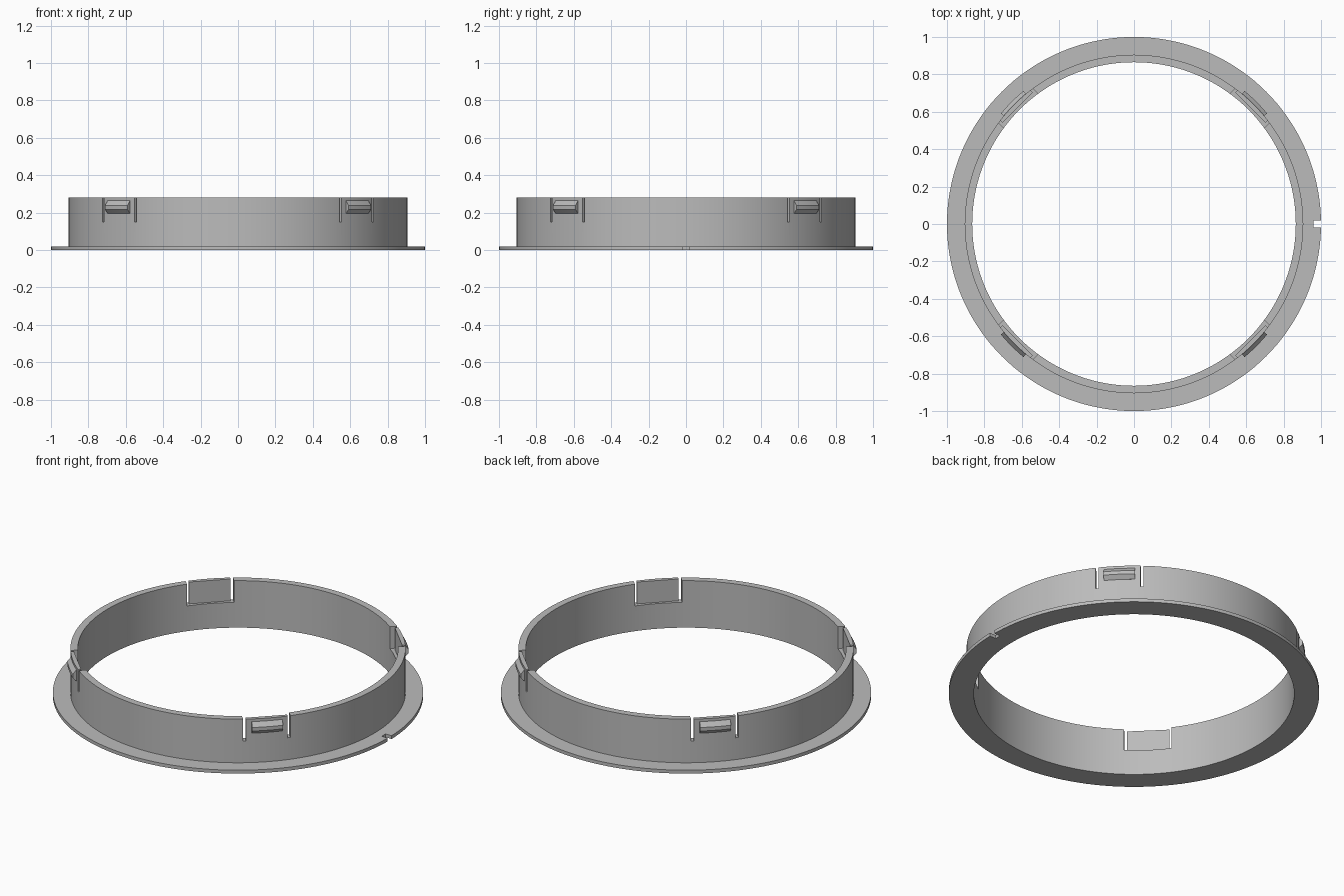
import bpy
import bmesh
from math import radians, pi, cos, sin
from mathutils import Matrix, Vector

cube = bpy.data.objects.get("Cube")
if cube:
    bpy.data.objects.remove(cube, do_unlink=True)

grey = bpy.data.materials.new("grey plastic")
grey.use_nodes = True
colour = (0.5, 0.5, 0.5, 1)
grey.diffuse_color = colour
grey.node_tree.nodes["Principled BSDF"].inputs["Base Color"].default_value = colour

INNER, WALL, FLANGE = 0.865, 0.905, 1.0
HEIGHT, FLANGE_TOP, SLOT_BOTTOM = 0.28, 0.02, 0.15
TAB_ANGLES = [radians(45 + 90 * i) for i in range(4)]


def make_object(name, bm):
    bmesh.ops.recalc_face_normals(bm, faces=bm.faces)
    mesh = bpy.data.meshes.new(name)
    bm.to_mesh(mesh)
    bm.free()
    mesh.materials.append(grey)
    obj = bpy.data.objects.new(name, mesh)
    bpy.context.collection.objects.link(obj)
    return obj


def sweep(name, profile, start, end, steps, closed=False):
    """Sweep a closed (radius, height) profile around the z axis."""
    bm = bmesh.new()
    rings = []
    for i in range(steps if closed else steps + 1):
        a = start + (end - start) * i / steps
        rings.append([bm.verts.new((r * cos(a), r * sin(a), z)) for r, z in profile])
    n = len(profile)
    for i in range(steps):
        p, q = rings[i], rings[(i + 1) % len(rings)]
        for j in range(n):
            k = (j + 1) % n
            bm.faces.new((p[j], q[j], q[k], p[k]))
    if not closed:
        bm.faces.new(rings[0])
        bm.faces.new(rings[-1])
    return make_object(name, bm)


def cut_box(target, low, high, angle=0):
    """Cut a box, given by two corners and turned around z, from the target."""
    low, high = Vector(low), Vector(high)
    bm = bmesh.new()
    bmesh.ops.create_cube(bm, size=1, matrix=Matrix.Rotation(angle, 4, "Z")
                          @ Matrix.Translation((low + high) / 2)
                          @ Matrix.Diagonal((*(high - low), 1)))
    cutter = make_object("cutter", bm)
    cutter.hide_render = True
    mod = target.modifiers.new("cut", "BOOLEAN")
    mod.operation = "DIFFERENCE"
    mod.solver = "EXACT"
    mod.object = cutter
    bpy.context.view_layer.objects.active = target
    bpy.ops.object.modifier_apply(modifier=mod.name)
    bpy.data.objects.remove(cutter, do_unlink=True)


# Flanged collar
ring = sweep("flanged_ring", [(INNER, 0), (FLANGE, 0), (FLANGE, FLANGE_TOP),
                              (WALL, FLANGE_TOP), (WALL, HEIGHT), (INNER, HEIGHT)],
             0, 2 * pi, 144, closed=True)

# Alignment notch in the flange
cut_box(ring, (0.96, -0.018, -0.1), (1.1, 0.018, 0.1))

# Flexible tabs: thinned inner face between two slots
for angle in TAB_ANGLES:
    cut_box(ring, (0.8, -0.122, SLOT_BOTTOM), (0.88, 0.122, 0.4), angle)
    for side in (-1, 1):
        y = side * 0.122
        cut_box(ring, (0.78, y - 0.0075, SLOT_BOTTOM), (1.1, y + 0.0075, 0.4), angle)

# Snap catches on the outside of the tabs
catches = []
for i, angle in enumerate(TAB_ANGLES):
    half = radians(5.3)
    catches.append(sweep(f"snap_catch_{i + 1}",
                         [(0.895, 0.195), (WALL, 0.195), (0.925, 0.217),
                          (0.925, 0.238), (WALL, 0.264), (0.895, 0.264)],
                         angle - half, angle + half, 6))

# Smooth round faces, keep edges sharp
bpy.ops.object.select_all(action="DESELECT")
for obj in [ring] + catches:
    obj.select_set(True)
bpy.context.view_layer.objects.active = ring
bpy.ops.object.shade_smooth_by_angle(angle=radians(25))
